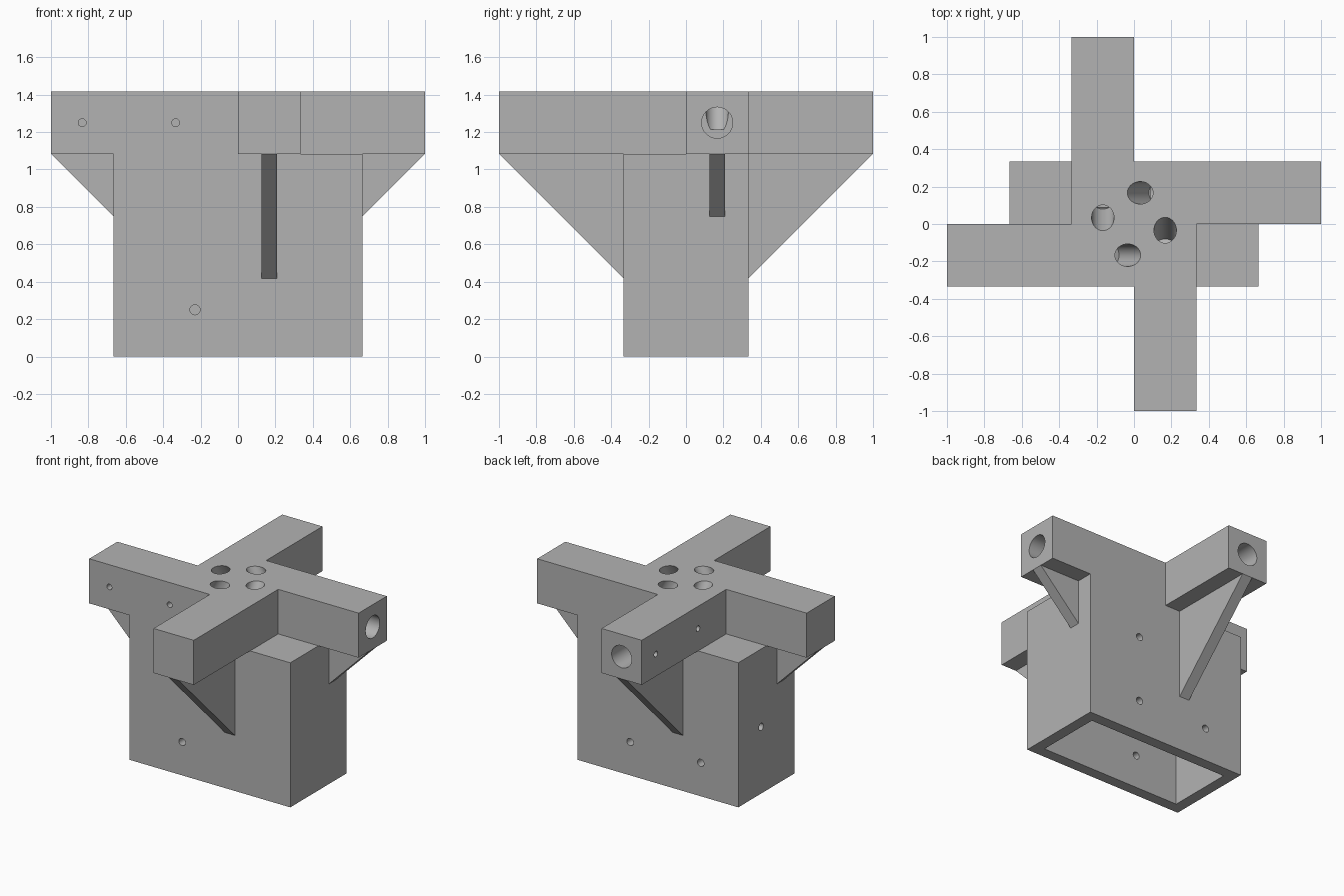
import bpy, bmesh
from math import radians, sin, cos
from mathutils import Matrix, Vector

if "Cube" in bpy.data.objects:
    bpy.data.objects.remove(bpy.data.objects["Cube"])

W = 1 / 3            # arm width
TOP, SEAT = 1.417, 1.083
MID = 1.25           # bore height
HALF_X, HALF_Y, WALL = 2 / 3, 1 / 3, 0.083

grey = bpy.data.materials.new("plain grey")
grey.use_nodes = True
grey.diffuse_color = (0.45, 0.45, 0.45, 1)
grey.node_tree.nodes["Principled BSDF"].inputs["Base Color"].default_value = grey.diffuse_color


def add_object(name, bm):
    bmesh.ops.recalc_face_normals(bm, faces=bm.faces)
    mesh = bpy.data.meshes.new(name)
    bm.to_mesh(mesh)
    bm.free()
    mesh.materials.append(grey)
    ob = bpy.data.objects.new(name, mesh)
    bpy.context.collection.objects.link(ob)
    return ob


def prism(name, points, offset, turn=0):
    """Extrude a closed outline by offset, then turn it about z."""
    bm = bmesh.new()
    face = bm.faces.new([bm.verts.new(p) for p in points])
    out = bmesh.ops.extrude_face_region(bm, geom=[face])
    verts = [v for v in out["geom"] if isinstance(v, bmesh.types.BMVert)]
    bmesh.ops.translate(bm, verts=verts, vec=offset)
    bm.transform(Matrix.Rotation(radians(turn), 4, "Z"))
    return add_object(name, bm)


def block(name, hx, hy, z0, z1):
    corners = [(-hx, -hy, z0), (hx, -hy, z0), (hx, hy, z0), (-hx, hy, z0)]
    return prism(name, corners, (0, 0, z1 - z0))


def rod(name, start, end, radius, turn=0, sides=24):
    """Cylinder between two points, turned about z."""
    start, end = Vector(start), Vector(end)
    axis = end - start
    bm = bmesh.new()
    bmesh.ops.create_cone(bm, cap_ends=True, segments=sides, radius1=radius,
                          radius2=radius, depth=axis.length)
    place = Matrix.Translation((start + end) / 2) @ axis.to_track_quat("Z", "Y").to_matrix().to_4x4()
    bm.transform(Matrix.Rotation(radians(turn), 4, "Z") @ place)
    return add_object(name, bm)


def combine(target, tool, operation):
    mod = target.modifiers.new(operation, "BOOLEAN")
    mod.operation, mod.solver, mod.object = operation, "EXACT", tool
    bpy.context.view_layer.objects.active = target
    bpy.ops.object.modifier_apply(modifier=mod.name)
    bpy.data.objects.remove(tool)


# Box-shaped socket with the four-arm pinwheel on top
bracket = block("bracket", HALF_X, HALF_Y, 0, SEAT)
outline = []
for k in range(4):
    spin = Matrix.Rotation(radians(90 * k), 3, "Z")
    outline += [spin @ Vector(p) for p in ((0, -1, SEAT), (W, -1, SEAT), (W, 0, SEAT))]
combine(bracket, prism("arms", outline, (0, 0, TOP - SEAT)), "UNION")

# Triangular ribs under the arms
for k in range(4):
    wall = -HALF_Y if k % 2 == 0 else -HALF_X
    foot = SEAT - (1 + wall)
    profile = [(-1, SEAT), (wall, foot), (wall + 0.03, foot),
               (wall + 0.03, SEAT + 0.03), (-0.95, SEAT + 0.03)]
    rib = prism("rib", [(0.125, y, z) for y, z in profile], (WALL, 0, 0), 90 * k)
    combine(bracket, rib, "UNION")

# Hollow of the socket, open at the bottom
combine(bracket, block("hollow", HALF_X - WALL, HALF_Y - WALL, -0.1, SEAT - WALL), "DIFFERENCE")

# Per arm: long bore, slanted outlet through the top, two side screw holes
slant = Vector((0, cos(radians(61)), sin(radians(61))))
outlet = Vector((W / 2, -0.033, TOP))
for k in range(4):
    turn = 90 * k
    cuts = [rod("bore", (W / 2, -1.1, MID), (W / 2, -0.09, MID), 0.083, turn, 48),
            rod("outlet", outlet - slant * 0.205, outlet + slant * 0.1, 0.06, turn, 48)]
    for y in (-0.833, -W):
        cuts.append(rod("arm_screw_hole", (W / 2, y, MID), (W + 0.05, y, MID), 0.021, turn))
    for cut in cuts:
        combine(bracket, cut, "DIFFERENCE")

# Screw holes through the socket walls, repeated half a turn round
for turn in (0, 180):
    for x, z in ((-0.23, 0.75), (-0.23, 0.25), (0.355, 0.25)):
        hole = rod("wall_screw_hole", (x, -HALF_Y - 0.05, z), (x, -HALF_Y + 0.12, z), 0.027, turn)
        combine(bracket, hole, "DIFFERENCE")
    hole = rod("end_screw_hole", (HALF_X - 0.12, -0.063, 0.5), (HALF_X + 0.05, -0.063, 0.5), 0.027, turn)
    combine(bracket, hole, "DIFFERENCE")

# Smooth bores, crisp edges
bpy.ops.object.select_all(action="DESELECT")
bracket.select_set(True)
bpy.context.view_layer.objects.active = bracket
bpy.ops.object.shade_smooth_by_angle(angle=radians(30))
